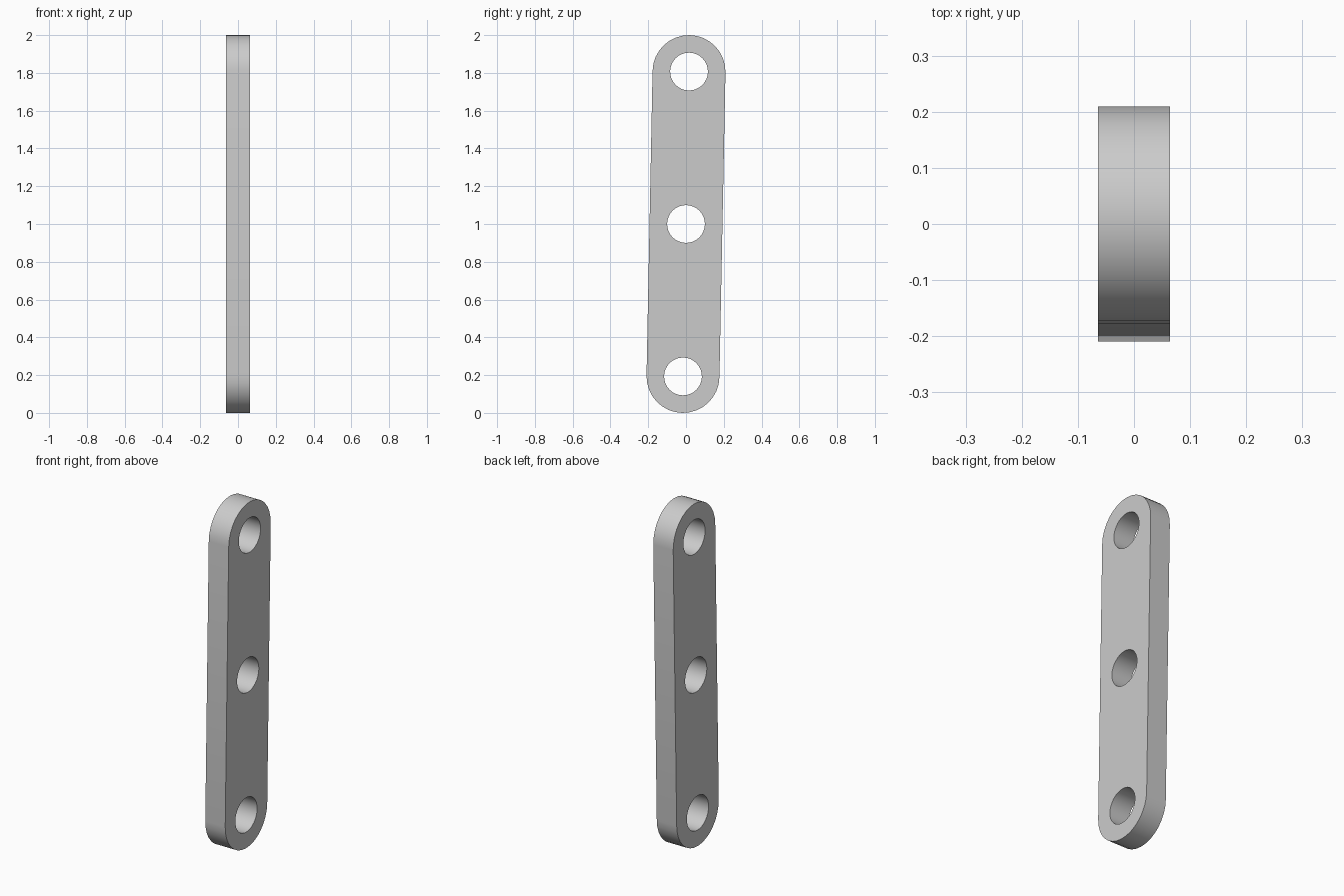
import bpy, bmesh
from math import pi, radians, sin, cos
from mathutils import Vector

cube = bpy.data.objects.get("Cube")
if cube:
    bpy.data.objects.remove(cube, do_unlink=True)

HALF_THICK = 0.064
END_RADIUS = 0.193
HOLE_RADIUS = 0.1
SEGMENTS = 32
TOP = Vector((0, 0.016, 2 - END_RADIUS))
BOTTOM = Vector((0, -0.016, END_RADIUS))
LEAN = (TOP - BOTTOM).normalized()
ACROSS = Vector((0, LEAN.z, -LEAN.y))


def arc(centre, radius, start, sweep, steps):
    """Points on an arc in the plane of the bar."""
    angles = [start + sweep * i / steps for i in range(steps + 1)]
    return [centre + radius * (cos(a) * ACROSS + sin(a) * LEAN) for a in angles]


def add_loop(bm, points):
    verts = [bm.verts.new(p - Vector((HALF_THICK, 0, 0))) for p in points]
    return [bm.edges.new((v, verts[i - 1])) for i, v in enumerate(verts)]


# Bar outline with rounded ends, and three round holes
bm = bmesh.new()
half = SEGMENTS // 2
edges = add_loop(bm, arc(TOP, END_RADIUS, 0, pi, half)
                 + arc(BOTTOM, END_RADIUS, pi, pi, half))
for t in (0, 0.5, 1):
    centre = BOTTOM.lerp(TOP, t)
    edges += add_loop(bm, arc(centre, HOLE_RADIUS, 0, 2 * pi, SEGMENTS)[:-1])
bmesh.ops.triangle_fill(bm, edges=edges, use_beauty=True)

# Give the flat plate its thickness
extruded = bmesh.ops.extrude_face_region(bm, geom=bm.faces[:], use_keep_orig=True)
moved = [g for g in extruded["geom"] if isinstance(g, bmesh.types.BMVert)]
bmesh.ops.translate(bm, verts=moved, vec=(2 * HALF_THICK, 0, 0))
bmesh.ops.recalc_face_normals(bm, faces=bm.faces[:])

mesh = bpy.data.meshes.new("link_bar")
bm.to_mesh(mesh)
bm.free()
bar = bpy.data.objects.new("link_bar", mesh)
bpy.context.collection.objects.link(bar)

# Plain grey
grey = bpy.data.materials.new("light_grey")
grey.use_nodes = True
colour = (0.6, 0.6, 0.6, 1)
grey.diffuse_color = colour
grey.node_tree.nodes["Principled BSDF"].inputs["Base Color"].default_value = colour
mesh.materials.append(grey)

# Smooth walls, crisp rims
bpy.ops.object.select_all(action='DESELECT')
bar.select_set(True)
bpy.context.view_layer.objects.active = bar
bpy.ops.object.shade_smooth_by_angle(angle=radians(30))
